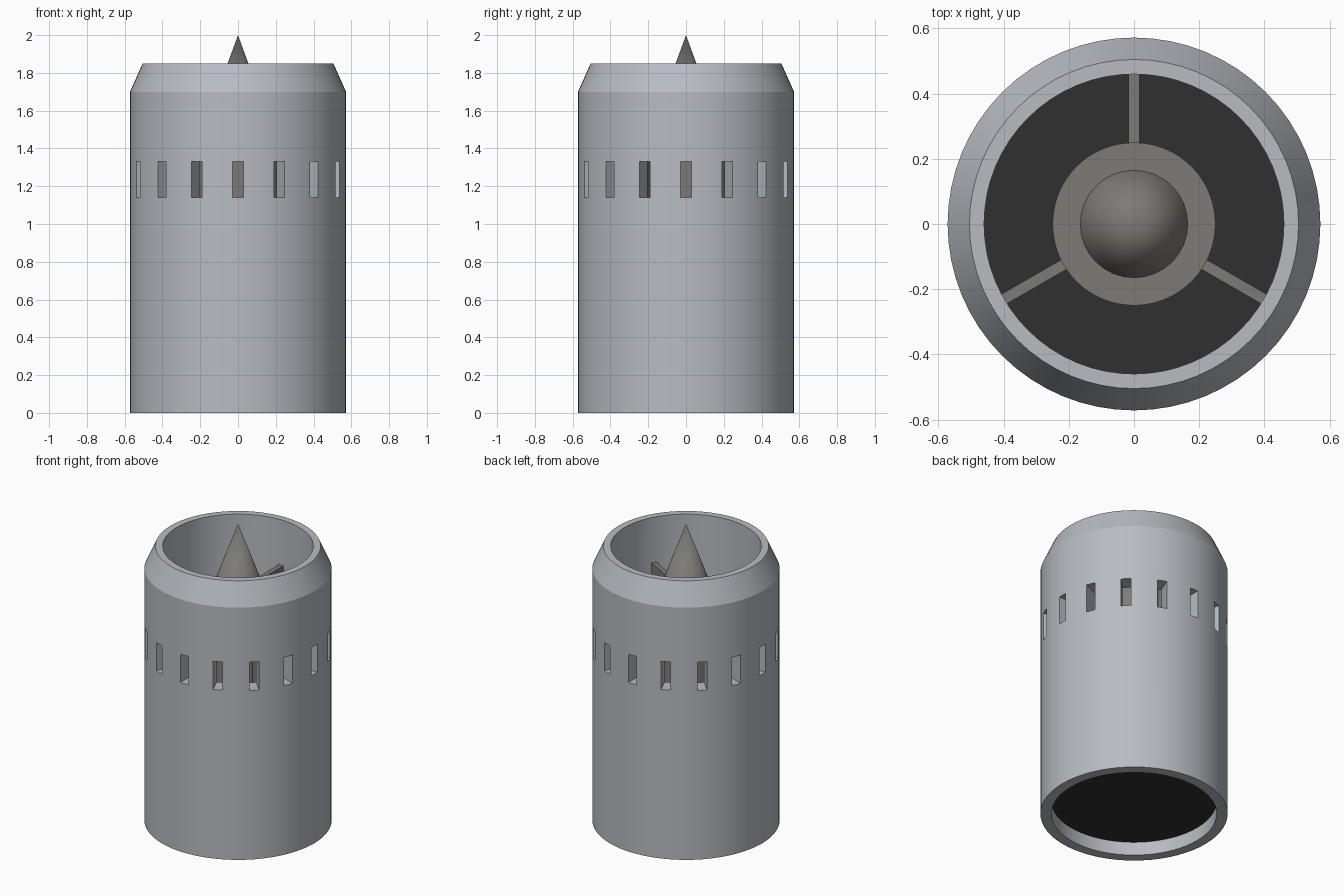
import bpy, bmesh, math
from mathutils import Matrix

cube = bpy.data.objects.get("Cube")
if cube:
    bpy.data.objects.remove(cube, do_unlink=True)


def material(name, rgb):
    m = bpy.data.materials.new(name)
    m.use_nodes = True
    m.diffuse_color = (*rgb, 1)
    m.node_tree.nodes["Principled BSDF"].inputs["Base Color"].default_value = (*rgb, 1)
    return m


hull_grey = material("hull grey", (0.48, 0.50, 0.54))
warm_grey = material("warm grey", (0.205, 0.197, 0.18))
black = material("dark core", (0.03, 0.03, 0.03))

FLOOR, RECESS, HUB_TOP = 1.0, 0.09, 1.55
BORE, SEGMENTS = 0.46, 64


def make_object(name, bm, mats):
    bmesh.ops.recalc_face_normals(bm, faces=bm.faces)
    mesh = bpy.data.meshes.new(name)
    bm.to_mesh(mesh)
    bm.free()
    for m in mats:
        mesh.materials.append(m)
    ob = bpy.data.objects.new(name, mesh)
    bpy.context.collection.objects.link(ob)
    return ob


def activate(ob):
    bpy.ops.object.select_all(action='DESELECT')
    ob.select_set(True)
    bpy.context.view_layer.objects.active = ob


def smooth(ob):
    activate(ob)
    bpy.ops.object.shade_smooth_by_angle(angle=math.radians(20))


def lathe(name, profile, mats, segments):
    """Turn a profile of (radius, height) that starts and ends on the axis."""
    bm = bmesh.new()
    verts = [bm.verts.new((r, 0, z)) for r, z in profile]
    edges = [bm.edges.new(pair) for pair in zip(verts, verts[1:])]
    bmesh.ops.spin(bm, geom=verts + edges, cent=(0, 0, 0), axis=(0, 0, 1),
                   angle=math.tau, steps=segments, use_merge=True)
    bmesh.ops.remove_doubles(bm, verts=bm.verts, dist=1e-4)
    return make_object(name, bm, mats)


def add_box(bm, x0, x1, width, z0, z1, angle):
    """Box lying along a radius, turned about the vertical axis."""
    matrix = (Matrix.Rotation(angle, 4, 'Z')
              @ Matrix.Translation(((x0 + x1) / 2, 0, (z0 + z1) / 2))
              @ Matrix.Diagonal((x1 - x0, width, z1 - z0, 1)))
    bmesh.ops.create_cube(bm, size=1, matrix=matrix)


# Casing: chamfered barrel with an open intake and a shallow base recess
casing = lathe("casing", [(0, RECESS), (0.505, RECESS), (0.505, 0), (0.572, 0),
                          (0.572, 1.70), (0.505, 1.85), (BORE, 1.85),
                          (BORE, FLOOR), (0, FLOOR)],
               [hull_grey, black], SEGMENTS)

# Ring of vent slots cut through the wall
bm = bmesh.new()
for i in range(16):
    add_box(bm, 0.42, 0.65, 0.06, 1.14, 1.33, math.tau * i / 16)
cutter = make_object("slot_cutter", bm, [hull_grey])
cutter.hide_render = True
cut = casing.modifiers.new("slots", 'BOOLEAN')
cut.operation, cut.solver, cut.object = 'DIFFERENCE', 'EXACT', cutter
activate(casing)
bpy.ops.object.modifier_apply(modifier=cut.name)
bpy.data.objects.remove(cutter, do_unlink=True)

# Dark intake floor and base recess
for face in casing.data.polygons:
    z = face.center.z
    flat = abs(face.normal.z) > 0.9
    face.material_index = int(flat and min(abs(z - FLOOR), abs(z - RECESS)) < 0.01)
smooth(casing)

# Central hub with its pointed nose cone
hub = lathe("hub", [(0, FLOOR), (0.25, FLOOR), (0.25, HUB_TOP), (0, HUB_TOP)],
            [warm_grey], SEGMENTS)
smooth(hub)
nose = lathe("nose_cone", [(0, HUB_TOP), (0.165, HUB_TOP), (0, 2.0)],
             [warm_grey], 32)
smooth(nose)

# Three radial struts between hub and casing
bm = bmesh.new()
for i in range(3):
    add_box(bm, 0.24, BORE + 0.01, 0.034, FLOOR, HUB_TOP - 0.005,
            math.radians(90 + 120 * i))
make_object("struts", bm, [warm_grey])
